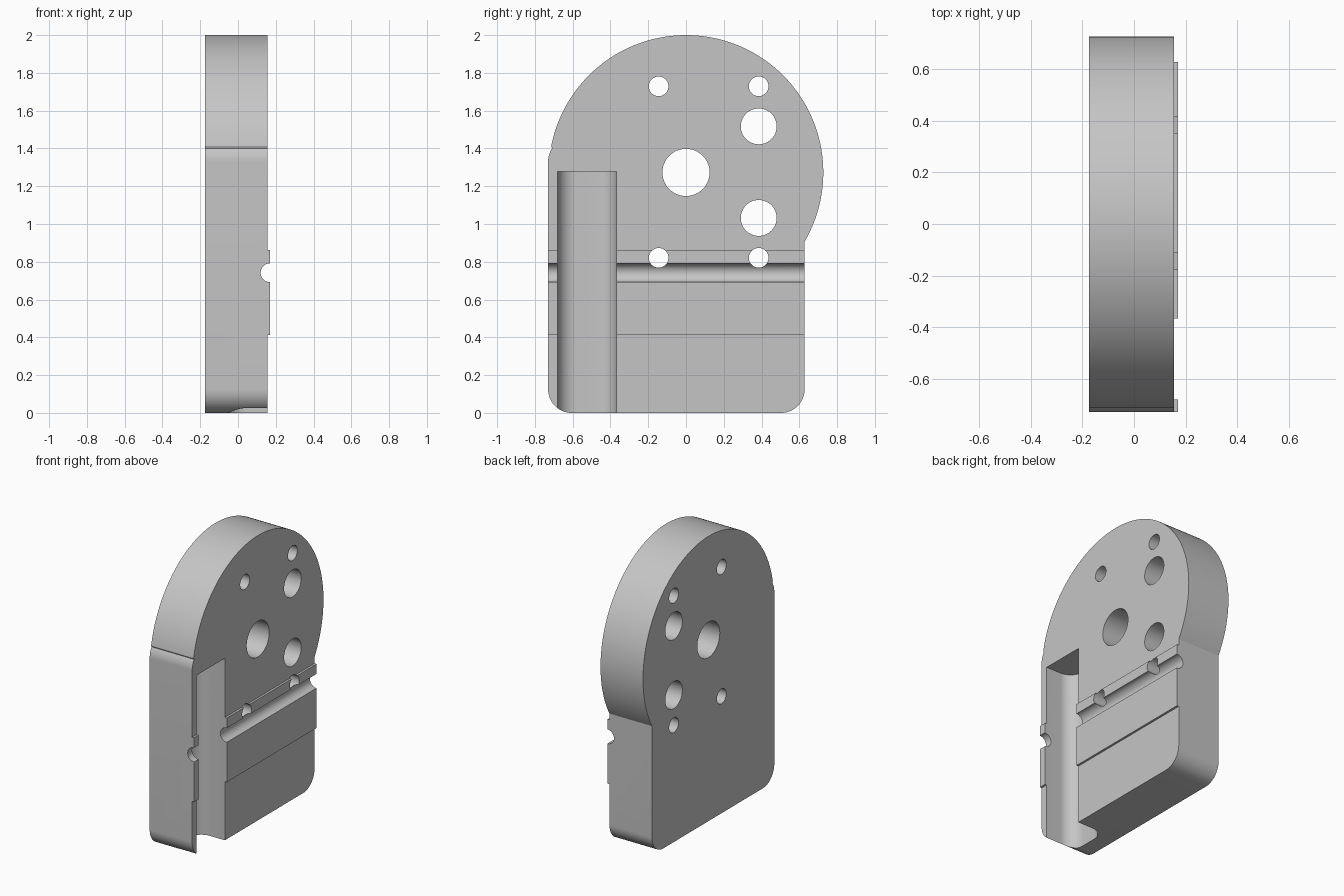
import bpy, bmesh, math

if "Cube" in bpy.data.objects:
    bpy.data.objects.remove(bpy.data.objects["Cube"], do_unlink=True)

grey = bpy.data.materials.new("plain grey")
grey.use_nodes = True
colour = (0.56, 0.56, 0.56, 1)
grey.diffuse_color = colour
grey.node_tree.nodes["Principled BSDF"].inputs["Base Color"].default_value = colour

BACK, FACE, PAD = -0.175, 0.155, 0.17
LEFT, RIGHT = -0.73, 0.628
DISC_Z, DISC_R = 1.273, 0.727


def arc(cu, cv, r, start, end, steps):
    """Points on an arc, angles in degrees."""
    angles = [math.radians(start + (end - start) * i / steps) for i in range(steps + 1)]
    return [(cu + r * math.cos(a), cv + r * math.sin(a)) for a in angles]


def prism(name, points, low, high, place):
    """Extrude a 2D profile from low to high; place maps (u, v, w) to xyz."""
    bm = bmesh.new()
    base = bm.faces.new([bm.verts.new(place(u, v, low)) for u, v in points])
    out = bmesh.ops.extrude_face_region(bm, geom=[base])
    for v in out["geom"]:
        if isinstance(v, bmesh.types.BMVert):
            i = [abs(c) for c in place(0, 0, 1)].index(1)
            v.co[i] = high
    bmesh.ops.recalc_face_normals(bm, faces=bm.faces)
    mesh = bpy.data.meshes.new(name)
    bm.to_mesh(mesh)
    bm.free()
    mesh.materials.append(grey)
    obj = bpy.data.objects.new(name, mesh)
    bpy.context.collection.objects.link(obj)
    return obj


def along_x(u, v, w):
    return (w, u, v)


def along_y(u, v, w):
    return (u, w, v)


def along_z(u, v, w):
    return (u, v, w)


def box(u0, u1, v0, v1):
    return [(u0, v0), (u1, v0), (u1, v1), (u0, v1)]


# Plate outline: disc on top of a rounded block with a small left shoulder
r = 0.125
meet_right = math.degrees(math.acos(RIGHT / DISC_R))
outline = arc(0, DISC_Z, DISC_R, -meet_right, 169, 120)
outline += arc(LEFT + 0.13, 1.33, 0.13, 147, 180, 8)
outline += arc(LEFT + r, r, r, 180, 270, 16)
outline += arc(RIGHT - r, r, r, 270, 360, 16)
plate = prism("mounting_plate", outline, BACK, PAD, along_x)

# Lower the face above and below the raised band
cutters = [
    prism("upper_face_cutter", box(FACE, 0.4, 0.862, 2.2), -1, 1, along_y),
    prism("lower_face_cutter", box(FACE, 0.4, -0.2, 0.412), -1, 1, along_y),
]

# Vertical pocket with rounded inner corners, open at the bottom
f, floor, near, far = 0.1, -0.06, -0.68, -0.367
pocket = [(0.4, far)] + arc(floor + f, far - f, f, 90, 180, 16)
pocket += arc(floor + f, near + f, f, 180, 270, 16) + [(0.4, near)]
cutters.append(prism("pocket_cutter", pocket, -0.2, 1.278, along_z))

# Round groove across the raised band
cutters.append(prism("groove_cutter", arc(PAD, 0.742, 0.05, 0, 352.5, 47), -1, 1, along_y))

# Through holes
holes = [(0, DISC_Z, 0.125), (0.385, 1.517, 0.095), (0.385, 1.032, 0.095)]
holes += [(y, z, 0.052) for y in (-0.145, 0.385) for z in (0.821, 1.729)]
for y, z, radius in holes:
    cutters.append(prism("hole_cutter", arc(y, z, radius, 0, 352.5, 47), -0.5, 0.5, along_x))

bpy.ops.object.select_all(action="DESELECT")
bpy.context.view_layer.objects.active = plate
plate.select_set(True)
for cutter in cutters:
    cutter.hide_render = True
    mod = plate.modifiers.new(cutter.name, "BOOLEAN")
    mod.operation = "DIFFERENCE"
    mod.solver = "EXACT"
    mod.object = cutter
    bpy.ops.object.modifier_apply(modifier=mod.name)
    bpy.data.objects.remove(cutter, do_unlink=True)

bpy.ops.object.shade_smooth_by_angle(angle=math.radians(18))
